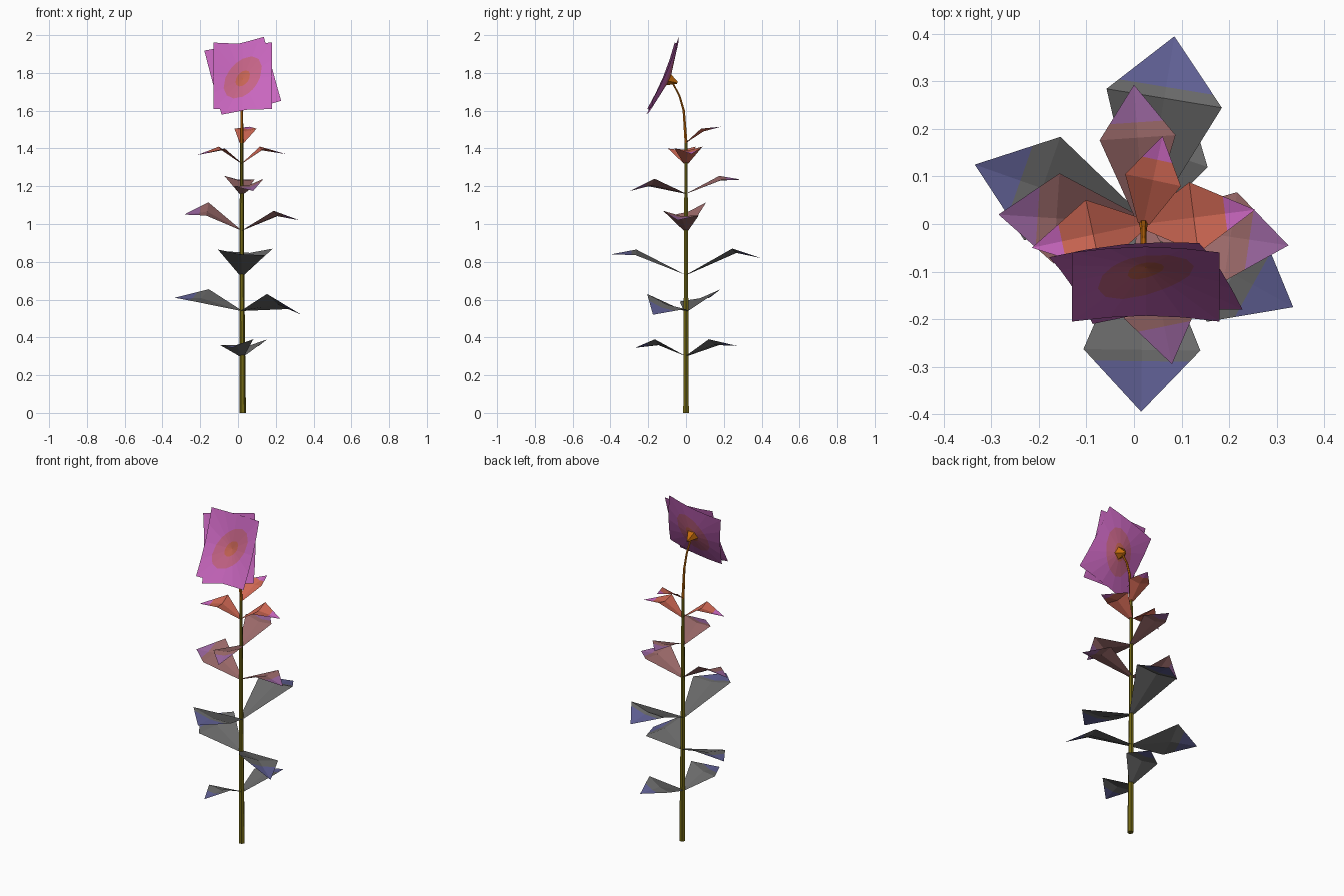
import bpy, bmesh
from math import sin, cos, pi, atan2, hypot, radians
from mathutils import Vector, Matrix

cube = bpy.data.objects.get("Cube")
if cube:
    bpy.data.objects.remove(cube, do_unlink=True)


def material(name, r, g, b):
    """Flat material from 0-255 display colour, stored as linear."""
    linear = [((c / 255 + 0.055) / 1.055) ** 2.4 for c in (r, g, b)] + [1]
    mat = bpy.data.materials.new(name)
    mat.use_nodes = True
    mat.diffuse_color = linear
    mat.node_tree.nodes["Principled BSDF"].inputs["Base Color"].default_value = linear
    return mat


olive = material("olive stem", 112, 102, 20)
amber = material("amber stem", 196, 108, 12)
grey = material("grey leaf", 106, 106, 106)
slate = material("slate blue tip", 97, 97, 150)
russet = material("russet leaf", 156, 106, 106)
mauve = material("mauve tip", 155, 102, 160)
coral = material("coral leaf", 208, 104, 84)
pink = material("orchid pink", 200, 102, 190)
rose = material("rose ring", 198, 100, 135)
centre = material("terracotta centre", 198, 100, 84)


def finish(bm, name, mats):
    mesh = bpy.data.meshes.new(name)
    bm.to_mesh(mesh)
    bm.free()
    for m in mats:
        mesh.materials.append(m)
    obj = bpy.data.objects.new(name, mesh)
    bpy.context.collection.objects.link(obj)
    return obj


def bridge(bm, a, b, index, closed):
    """Join two rows of vertices with quads."""
    n = len(a)
    for i in range(n if closed else n - 1):
        j = (i + 1) % n
        bm.faces.new((a[i], a[j], b[j], b[i])).material_index = index


# Stem: tapering six-sided tube that nods forward at the top
def make_stem():
    path = [(0.025, 0, 0, 0.017), (0.02, 0, 0.75, 0.013), (0.02, 0, 1.43, 0.009),
            (0.02, -0.012, 1.6, 0.007), (0.02, -0.035, 1.68, 0.006),
            (0.02, -0.075, 1.755, 0.006)]
    bm = bmesh.new()
    rings = []
    for x, y, z, r in path:
        rings.append([bm.verts.new((x + r * cos(k * pi / 3), y + r * sin(k * pi / 3), z))
                      for k in range(6)])
    for a, b in zip(rings, rings[1:]):
        bridge(bm, a, b, int(a[0].co.z > 1.4), True)
    bm.faces.new(rings[0][::-1])
    bm.faces.new(rings[-1]).material_index = 1
    finish(bm, "stem", [olive, amber])


# Leaf: folded kite that rises to its widest row, then drops to a coloured tip
def make_leaf(name, base_z, tip, left_z, right_z, half, widest, mats):
    base, tip = Vector((0.02, 0, base_z)), Vector(tip)
    run = Vector((tip.x - base.x, tip.y, 0))
    side = Vector((-run.y, run.x, 0)).normalized()
    mid = base + run * widest

    def at(offset, z):
        p = mid + side * offset
        return Vector((p.x, p.y, z))

    wide = [at(half, left_z), at(0, (left_z + right_z) / 2 - 0.015), at(-half, right_z)]
    root = [base + side * s * 0.012 for s in (1, 0, -1)]
    t = max(0.05, (0.73 - widest) / (1 - widest))
    cut = [p.lerp(tip, t) for p in wide]
    bm = bmesh.new()
    rows = [[bm.verts.new(p) for p in row] for row in (root, wide, cut)]
    end = bm.verts.new(tip)
    bridge(bm, rows[1], rows[0], 0, False)
    bridge(bm, rows[2], rows[1], 0, False)
    for a, b in zip(rows[2], rows[2][1:]):
        bm.faces.new((a, b, end)).material_index = 1
    finish(bm, name, mats)


# Each pair: base height, half width, widest fraction, colours, then tip and edge heights
low, middle, high = [grey, slate], [russet, mauve], [coral, pink]
whorls = [
    (0.30, 0.09, 0.55, low, [((-0.03, -0.27, 0.345), 0.39, 0.36),
                             ((0.11, 0.27, 0.355), 0.36, 0.39)]),
    (0.54, 0.115, 0.6, low, [((-0.335, 0.125, 0.61), 0.59, 0.655),
                             ((0.335, -0.175, 0.52), 0.55, 0.63)]),
    (0.73, 0.123, 0.67, low, [((0.015, -0.395, 0.84), 0.835, 0.865),
                              ((0.085, 0.395, 0.82), 0.855, 0.87)]),
    (0.965, 0.095, 0.6, middle, [((-0.285, 0.02, 1.05), 1.045, 1.115),
                                 ((0.325, -0.045, 1.02), 1.045, 1.07)]),
    (1.16, 0.08, 0.62, middle, [((0.08, -0.295, 1.175), 1.24, 1.2),
                                ((0.0, 0.293, 1.235), 1.255, 1.235)]),
    (1.32, 0.075, 0.45, high, [((-0.215, -0.05, 1.365), 1.4, 1.41),
                               ((0.255, 0.03, 1.37), 1.41, 1.4)]),
    (1.43, 0.06, 0.5, high, [((0.06, 0.185, 1.515), 1.505, 1.505)]),
]

# Flower: shallow cupped rectangles painted with two slanted ovals
tilt = Matrix.Rotation(radians(-22.5), 3, 'X')


def make_petal(name, location, spin, width, height):
    turn = tilt @ Matrix.Rotation(spin, 3, 'Y')
    square = [(-1 + i / 2, -1) for i in range(4)]
    square += [(-y, x) for x, y in square]
    square += [(-x, -y) for x, y in square]
    bm = bmesh.new()

    def vert(u, v):
        cup = 0.045 * (1 - hypot(u / width, v / height) * 2 ** 0.5)
        return bm.verts.new(Vector(location) + turn @ Vector((u, cup, v)))

    rings = [[], [], []]
    for x, y in square:
        u, v = x * width / 2, y * height / 2
        angle = atan2(v, u) - radians(56)
        oval = 1 / hypot(cos(angle) / 0.135, sin(angle) / 0.082)
        for ring, r in zip(rings, (oval * 0.38, oval, hypot(u, v))):
            k = r / hypot(u, v)
            ring.append(vert(u * k, v * k))
    hub = vert(0, 0)
    for i in range(len(square)):
        bm.faces.new((hub, rings[0][i], rings[0][(i + 1) % len(square)])).material_index = 2
    bridge(bm, rings[1], rings[0], 1, True)
    bridge(bm, rings[2], rings[1], 0, True)
    finish(bm, name, [pink, rose, centre])


# Calyx: small five-sided cone behind the flower
def make_calyx():
    bm = bmesh.new()
    bmesh.ops.create_cone(bm, cap_ends=True, segments=5, radius1=0.036, radius2=0.006, depth=0.05)
    back = Vector((0, 0.924, -0.383))
    turn = Vector((0, 0, 1)).rotation_difference(back).to_matrix().to_4x4()
    spot = Matrix.Translation(Vector((0.022, -0.098, 1.77)) + back * 0.032)
    bmesh.ops.transform(bm, matrix=spot @ turn, verts=bm.verts)
    finish(bm, "calyx", [amber])


make_stem()
for level, (z, half, widest, mats, leaves) in enumerate(whorls, 1):
    for label, (tip, left_z, right_z) in zip("ab", leaves):
        make_leaf(f"leaf_{level}_{label}", z, tip, left_z, right_z, half, widest, mats)
make_petal("front_petals", (0.025, -0.1325, 1.785), 0, 0.31, 0.38)
make_petal("back_petals", (0.025, -0.125, 1.785), radians(-14), 0.325, 0.378)
make_calyx()
